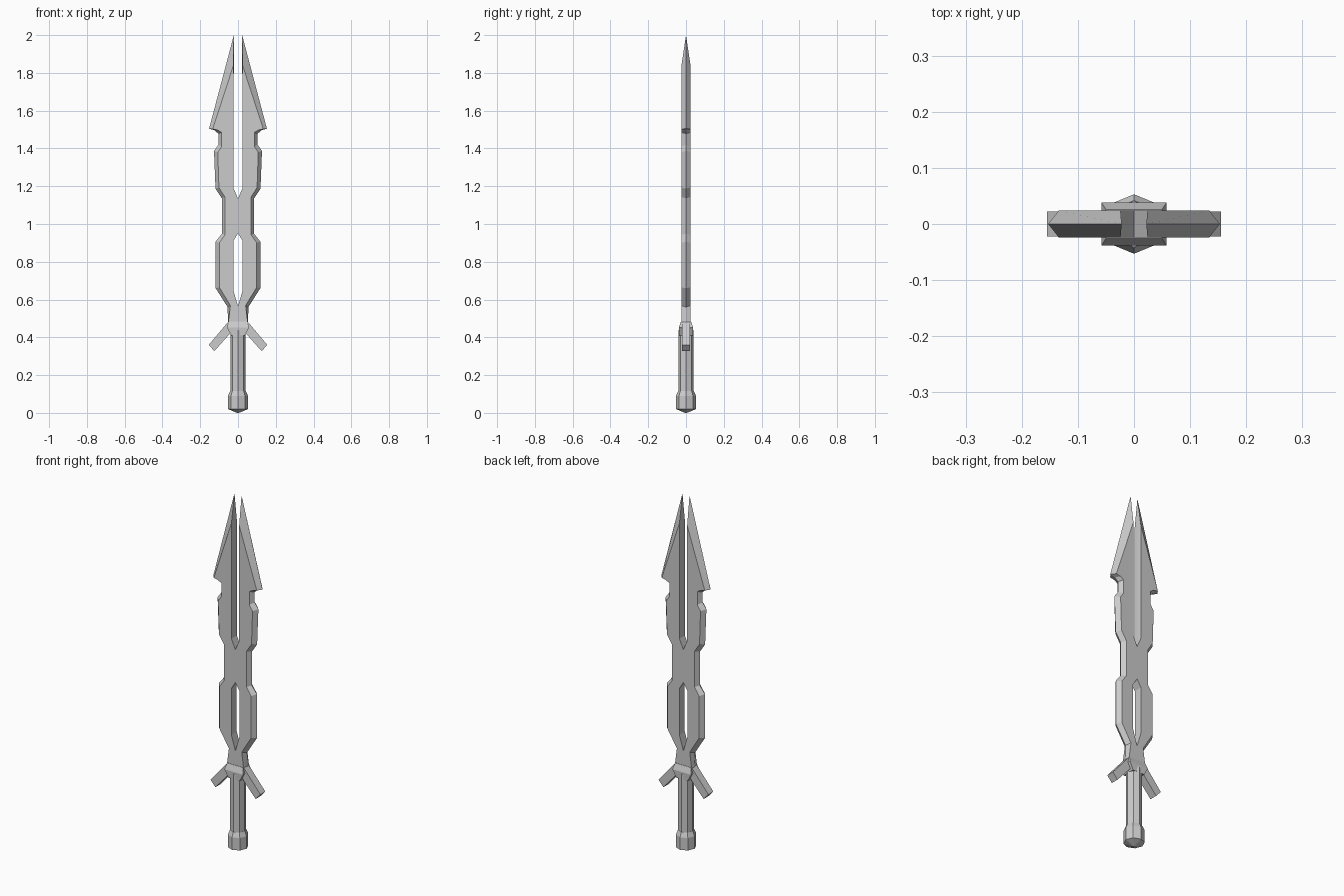
import bpy, bmesh, math

if "Cube" in bpy.data.objects:
    bpy.data.objects.remove(bpy.data.objects["Cube"])


def finish(bm, name, mirror=False):
    bmesh.ops.recalc_face_normals(bm, faces=bm.faces)
    mesh = bpy.data.meshes.new(name)
    bm.to_mesh(mesh)
    bm.free()
    ob = bpy.data.objects.new(name, mesh)
    bpy.context.collection.objects.link(ob)
    if mirror:
        mod = ob.modifiers.new("mirror", 'MIRROR')
        mod.use_clip = True
        mod.merge_threshold = 0.0005
    return ob


def loft(name, rings, caps=True):
    """Skin a list of equally long point rings and cap both ends."""
    bm = bmesh.new()
    loops = [[bm.verts.new(p) for p in ring] for ring in rings]
    n = len(loops[0])
    for a, b in zip(loops, loops[1:]):
        for i in range(n):
            j = (i + 1) % n
            bm.faces.new((a[i], a[j], b[j], b[i]))
    bm.faces.new(loops[0])
    bm.faces.new(loops[-1])
    return finish(bm, name)


def octagon(r, z):
    return [(r * math.cos(k * math.pi / 4), r * math.sin(k * math.pi / 4), z) for k in range(8)]


def rect(x, y, z):
    return [(-x, -y, z), (x, -y, z), (x, y, z), (-x, y, z)]


# Blade: right half outline as (edge x, edge z, flat x, flat z), mirrored
T = 0.024
outer = [
    (0.022, 2.0, 0.024, 1.84), (0.153, 1.505, 0.134, 1.503),
    (0.124, 1.496, 0.108, 1.498), (0.104, 1.478, 0.087, 1.485),
    (0.104, 1.42, 0.087, 1.41), (0.127, 1.387, 0.107, 1.38),
    (0.119, 1.187, 0.101, 1.193), (0.086, 1.137, 0.069, 1.142),
    (0.086, 0.948, 0.069, 0.943), (0.118, 0.907, 0.099, 0.9),
    (0.118, 0.66, 0.099, 0.665), (0.055, 0.56, 0.04, 0.568),
    (0.053, 0.47, 0.053, 0.47),
]
slots = [(0, 0.47), (0, 0.565), (0.025, 0.65), (0.025, 0.91),
         (0, 0.95), (0, 1.135), (0.024, 1.19)]
outline = outer + [(x, z, x, z) for x, z in slots]
bm = bmesh.new()
front = [bm.verts.new((fx, -T, fz)) for _, _, fx, fz in outline]
edge = [bm.verts.new((x, 0, z)) for x, z, _, _ in outline]
back = [bm.verts.new((fx, T, fz)) for _, _, fx, fz in outline]
bm.faces.new(front)
bm.faces.new(back)
for i in range(len(outline)):
    j = (i + 1) % len(outline)
    if outline[i][0] == 0 and outline[j][0] == 0:
        continue  # centre seam stays open for the mirror
    bm.faces.new((front[i], front[j], edge[j], edge[i]))
    bm.faces.new((edge[i], edge[j], back[j], back[i]))
finish(bm, "blade", mirror=True)

# Guard collar
loft("guard_collar", [rect(0.036, 0.036, 0.41), rect(0.058, 0.038, 0.452),
                      rect(0.05, 0.026, 0.485)])

# Guard arms, swept down and outward
arm = [(0.02, 0.455), (0.052, 0.482), (0.155, 0.36), (0.125, 0.327), (0.038, 0.425)]
for side, s in (("left", -1), ("right", 1)):
    loft("guard_arm_" + side, [[(s * x, y, z) for x, z in arm] for y in (-0.022, 0.022)])

# Grip and pommel, eight sided
loft("grip", [octagon(0.041, 0.09), octagon(0.041, 0.44)])
loft("pommel", [octagon(0.004, 0.0), octagon(0.053, 0.02),
                octagon(0.053, 0.09), octagon(0.042, 0.115)])
